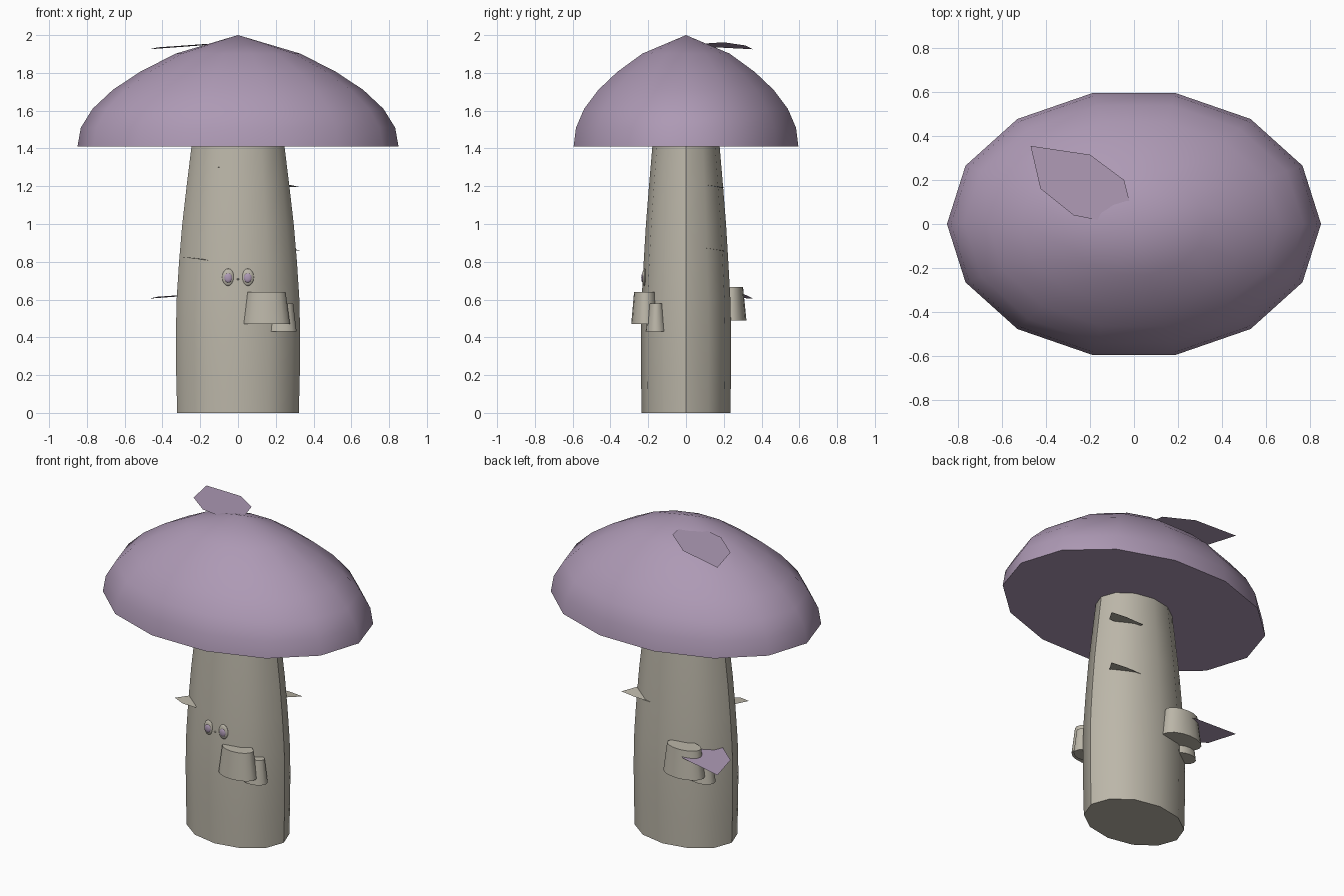
import bpy, bmesh, math

if "Cube" in bpy.data.objects:
    bpy.data.objects.remove(bpy.data.objects["Cube"])


def material(name, rgb):
    m = bpy.data.materials.new(name)
    m.diffuse_color = (*rgb, 1)
    m.use_nodes = True
    m.node_tree.nodes["Principled BSDF"].inputs["Base Color"].default_value = m.diffuse_color
    return m


PURPLE = material("dusty_purple", (0.42, 0.32, 0.46))
CREAM = material("grey_cream", (0.50, 0.47, 0.395))


def finish(name, bm, mat, smooth=True):
    bmesh.ops.recalc_face_normals(bm, faces=bm.faces[:])
    mesh = bpy.data.meshes.new(name)
    bm.to_mesh(mesh)
    bm.free()
    mesh.materials.append(mat)
    ob = bpy.data.objects.new(name, mesh)
    bpy.context.collection.objects.link(ob)
    if smooth:
        bpy.ops.object.select_all(action='DESELECT')
        bpy.context.view_layer.objects.active = ob
        ob.select_set(True)
        bpy.ops.object.shade_smooth_by_angle(angle=math.radians(40))
    return ob


def loft(name, rings, sides, mat, cx=0, cy=0, apex=None):
    """Stack elliptical rings (rx, ry, z), closed by flat ends or an apex."""
    bm = bmesh.new()
    loops = []
    for rx, ry, z in rings:
        loops.append([bm.verts.new((cx + rx * math.cos(math.tau * i / sides),
                                    cy + ry * math.sin(math.tau * i / sides), z))
                      for i in range(sides)])
    for a, b in zip(loops, loops[1:]):
        for i in range(sides):
            j = (i + 1) % sides
            bm.faces.new((a[i], a[j], b[j], b[i]))
    bm.faces.new(loops[0][::-1])
    if apex is None:
        bm.faces.new(loops[-1])
    else:
        top = bm.verts.new((cx, cy, apex))
        for i in range(sides):
            bm.faces.new((loops[-1][i], loops[-1][(i + 1) % sides], top))
    return finish(name, bm, mat)


def flake(name, points, mat):
    """Single flat sheet."""
    bm = bmesh.new()
    bm.faces.new([bm.verts.new(p) for p in points])
    return finish(name, bm, mat, smooth=False)


def bead(name, loc, size, mat):
    bm = bmesh.new()
    bmesh.ops.create_uvsphere(bm, u_segments=12, v_segments=8, radius=1)
    for v in bm.verts:
        v.co = [c + s * p for c, s, p in zip(loc, size, v.co)]
    return finish(name, bm, mat)


# Cap: flat-bottomed oval dome with a pointed top
cap = [(0.85, 1.41), (0.832, 1.51), (0.77, 1.61), (0.663, 1.71), (0.52, 1.805), (0.33, 1.902)]
loft("cap", [(r, r * 0.718, z) for r, z in cap], 14, PURPLE, apex=2.0)

# Stem: oval column tapering upward
stem = [(0.322, 0.235, 0), (0.327, 0.238, 0.2), (0.329, 0.239, 0.4), (0.325, 0.235, 0.6),
        (0.312, 0.224, 0.8), (0.295, 0.212, 1.0), (0.272, 0.196, 1.2), (0.246, 0.178, 1.412)]
loft("stem", stem, 12, CREAM)

# Small shelf growths: centre x, y, bottom radii, top radii, bottom z, top z
shelves = {
    "front_large_shelf": (0.15, -0.215, 0.125, 0.075, 0.102, 0.06, 0.47, 0.64),
    "front_small_shelf": (0.23, -0.157, 0.08, 0.057, 0.062, 0.037, 0.43, 0.58),
    "back_large_shelf": (-0.155, 0.24, 0.135, 0.08, 0.112, 0.062, 0.49, 0.667),
    "back_small_shelf": (-0.235, 0.165, 0.08, 0.057, 0.062, 0.037, 0.44, 0.59),
}
for name, (x, y, bx, by, tx, ty, z0, z1) in shelves.items():
    loft(name, [(bx, by, z0), (tx, ty, z1)], 16, CREAM, x, y)

# Thin purple flakes, one on the cap and the same one lower on the stem
outline = [(-0.47, 0.355, 1.925), (-0.2, 0.315, 1.945), (-0.045, 0.2, 1.962),
           (-0.02, 0.10, 1.955), (-0.15, 0.015, 1.95), (-0.275, 0.04, 1.945), (-0.425, 0.16, 1.935)]
for name, drop in (("cap_flake", 0), ("stem_flake", 1.32)):
    flake(name, [(x, y, z - drop) for x, y, z in outline], PURPLE)

# Thin bark chips on the stem
flake("front_left_chip", [(-0.31, -0.19, 0.826), (-0.24, -0.215, 0.818), (-0.16, -0.2, 0.808),
                          (-0.13, -0.12, 0.81), (-0.25, -0.09, 0.822)], CREAM)
for name, z, s in (("upper_right_chip", 1.2, 1.0), ("lower_right_chip", 0.865, 0.95)):
    flake(name, [(0.325, 0.185, z - 0.004), (0.22, 0.2, z - 0.006), (0.1, 0.2, z - 0.01),
                 (0.1, 0.1, z + 0.006), (0.27, 0.10, z + 0.008)], CREAM)
flake("tiny_front_chip", [(-0.105, -0.19, 1.3), (-0.085, -0.19, 1.298),
                          (-0.085, -0.15, 1.3), (-0.105, -0.15, 1.302)], CREAM)

# Face: eyelids, pupils and a tiny nose
for side, x in (("left", -0.052), ("right", 0.052)):
    bead(side + "_eye_rim", (x, -0.22, 0.718), (0.032, 0.012, 0.046), CREAM)
    bead(side + "_eye", (x, -0.229, 0.715), (0.021, 0.008, 0.025), PURPLE)
bead("nose", (0, -0.229, 0.707), (0.006, 0.006, 0.005), CREAM)
